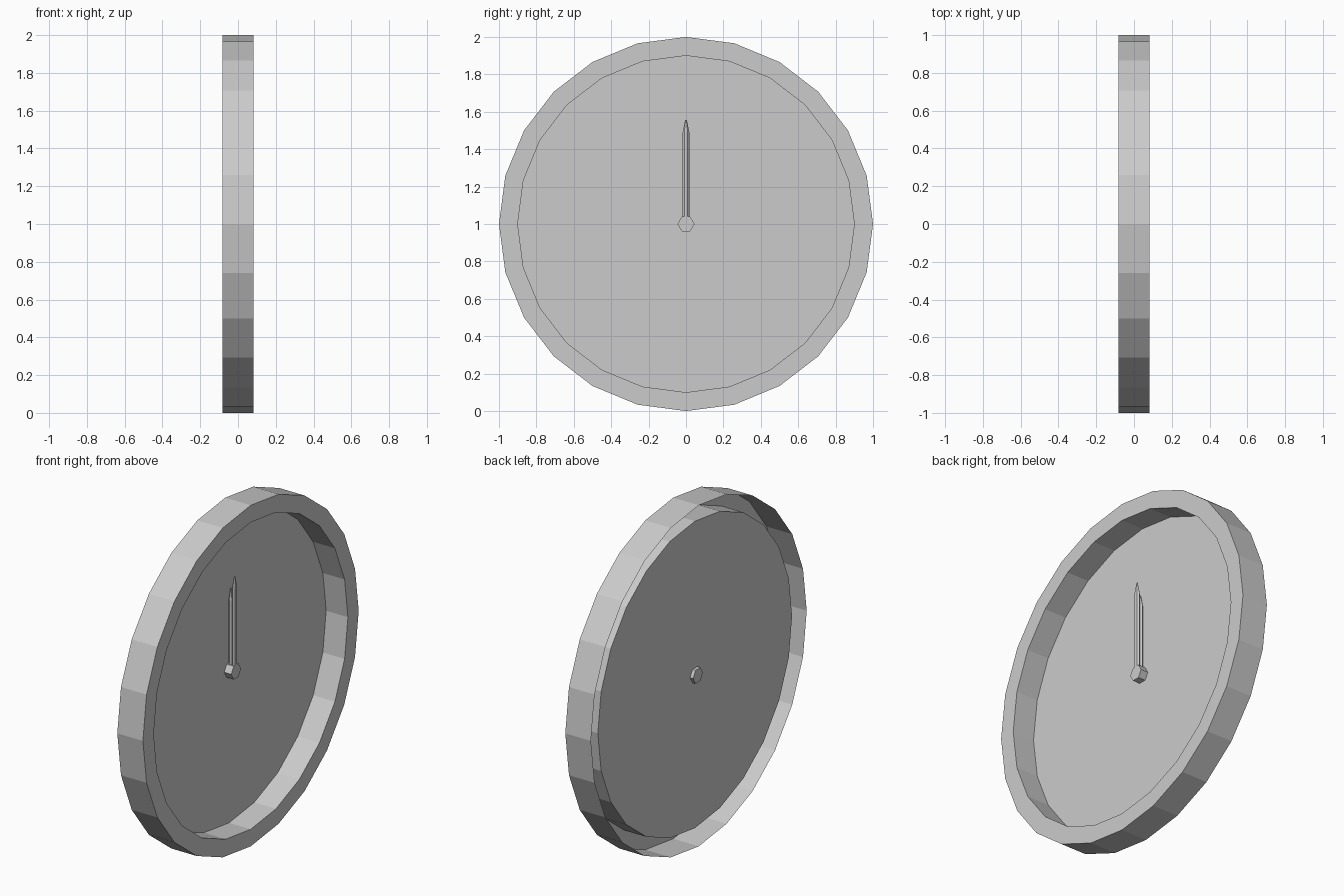
import bpy, bmesh
from math import sin, cos, pi

if "Cube" in bpy.data.objects:
    bpy.data.objects.remove(bpy.data.objects["Cube"])

CZ = 1.0          # height of the clock centre
DIAL_X = -0.058   # plane of the dial


def new_object(name, bm):
    me = bpy.data.meshes.new(name)
    bm.to_mesh(me)
    bm.free()
    ob = bpy.data.objects.new(name, me)
    bpy.context.collection.objects.link(ob)
    return ob


def lathe(name, profile, sides, cap_start=False, cap_end=False):
    """Spin (x, radius) points around the horizontal x axis through the centre."""
    bm = bmesh.new()
    rings = [[bm.verts.new((x, r * cos(2 * pi * i / sides), CZ + r * sin(2 * pi * i / sides)))
              for i in range(sides)] for x, r in profile]
    for a, b in zip(rings, rings[1:]):
        for i in range(sides):
            j = (i + 1) % sides
            bm.faces.new((a[i], a[j], b[j], b[i]))
    if cap_start:
        bm.faces.new(rings[0][::-1])
    if cap_end:
        bm.faces.new(rings[-1])
    return new_object(name, bm)


def hand(name, x, tip, shoulder, width, depth):
    """Slim six-sided bar, tapering to a small tip."""
    bm = bmesh.new()
    rings = [[bm.verts.new((x + depth * k * sin(pi * i / 3), width * k * cos(pi * i / 3), z))
              for i in range(6)] for z, k in ((CZ, 1), (shoulder, 1), (tip, 0.25))]
    for a, b in zip(rings, rings[1:]):
        for i in range(6):
            j = (i + 1) % 6
            bm.faces.new((a[i], a[j], b[j], b[i]))
    bm.faces.new(rings[0])
    bm.faces.new(rings[-1])
    bmesh.ops.recalc_face_normals(bm, faces=bm.faces)
    return new_object(name, bm)


# Casing shell: outer wall, front bezel, inner wall and dial, open at the back
lathe("casing_and_dial", [(-0.083, 1.0), (0.083, 1.0), (0.083, 0.9), (DIAL_X, 0.9)], 24, cap_end=True)

# Hub through the dial
lathe("hub", [(-0.078, 0.045), (-0.012, 0.045)], 6, cap_start=True, cap_end=True)

# Hands, both pointing straight up
hand("minute_hand", -0.022, 1.555, 1.49, 0.018, 0.012)
hand("hour_hand", -0.044, 1.48, 1.415, 0.018, 0.012)

for ob in bpy.data.objects:
    bm = bmesh.new()
    bm.from_mesh(ob.data)
    bmesh.ops.recalc_face_normals(bm, faces=bm.faces)
    bm.to_mesh(ob.data)
    bm.free()
